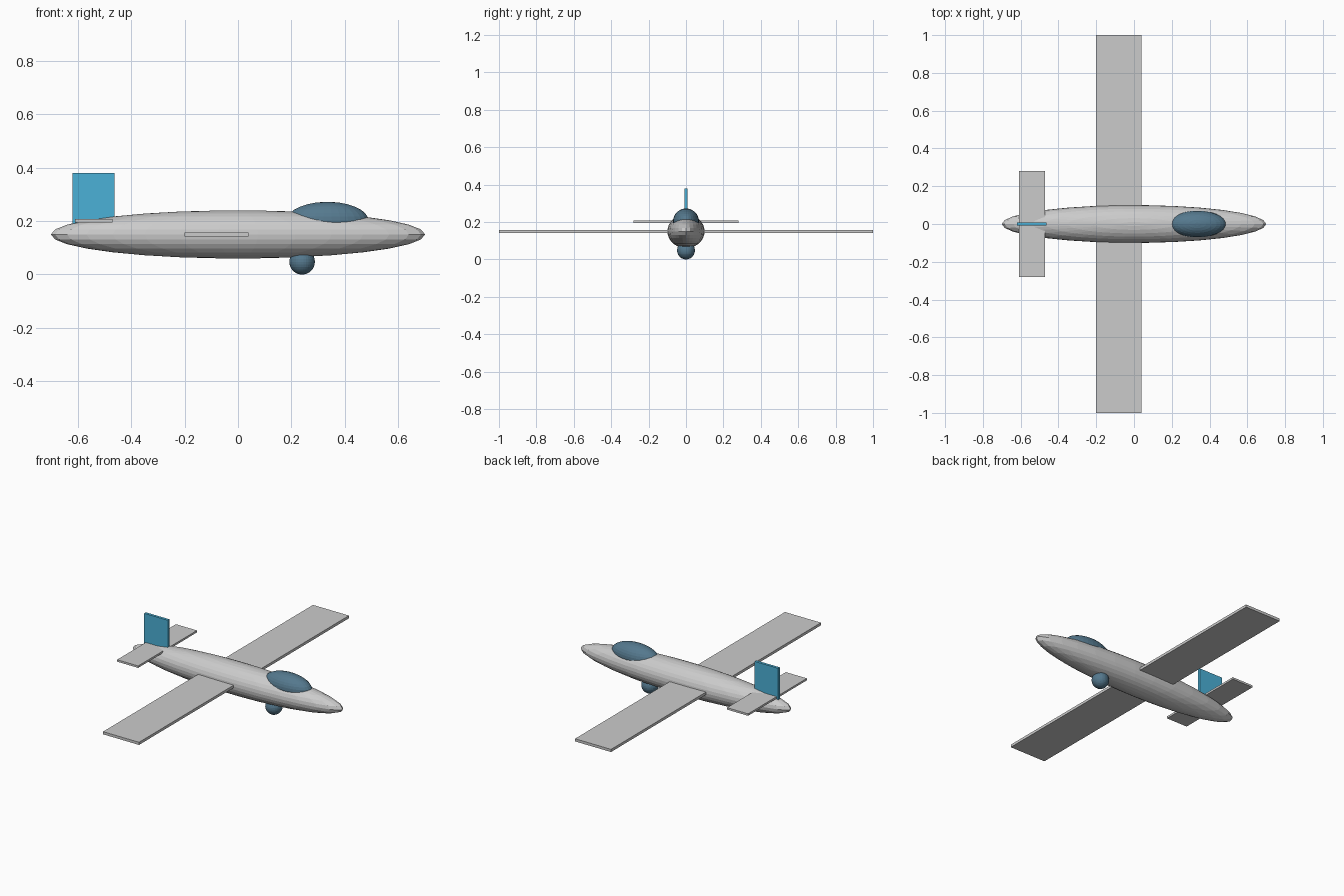
import bpy, bmesh
from math import pi, sin, cos

if "Cube" in bpy.data.objects:
    bpy.data.objects.remove(bpy.data.objects["Cube"])

SEGMENTS, RINGS = 30, 15


def material(name, rgb):
    mat = bpy.data.materials.new(name)
    mat.diffuse_color = (*rgb, 1)
    mat.use_nodes = True
    mat.node_tree.nodes["Principled BSDF"].inputs["Base Color"].default_value = mat.diffuse_color
    return mat


def finish(name, bm, mat):
    bmesh.ops.recalc_face_normals(bm, faces=bm.faces)
    mesh = bpy.data.meshes.new(name)
    bm.to_mesh(mesh)
    bm.free()
    obj = bpy.data.objects.new(name, mesh)
    bpy.context.collection.objects.link(obj)
    if mat:
        mesh.materials.append(mat)
    return obj


def ellipsoid(name, centre, radii, mat=None):
    """Flat-faceted ellipsoid with rings at half steps and flat caps."""
    bm = bmesh.new()
    rings = []
    for i in range(RINGS):
        a = pi * (i + 0.5) / RINGS
        ring = []
        for j in range(SEGMENTS):
            b = 2 * pi * j / SEGMENTS
            unit = (sin(a) * cos(b), sin(a) * sin(b), cos(a))
            ring.append(bm.verts.new([c + r * u for c, r, u in zip(centre, radii, unit)]))
        rings.append(ring)
    for upper, lower in zip(rings, rings[1:]):
        for j in range(SEGMENTS):
            k = (j + 1) % SEGMENTS
            bm.faces.new((upper[j], lower[j], lower[k], upper[k]))
    bm.faces.new(rings[0])
    bm.faces.new(rings[-1])
    return finish(name, bm, mat)


def box(name, low, high, mat=None):
    """Box between two opposite corners."""
    bm = bmesh.new()
    bmesh.ops.create_cube(bm, size=1)
    for v in bm.verts:
        v.co = [l + (h - l) * (c + 0.5) for l, h, c in zip(low, high, v.co)]
    return finish(name, bm, mat)


dark_blue = material("dark_blue", (0.09, 0.19, 0.27))
bright_blue = material("bright_blue", (0.07, 0.44, 0.68))

# Body
ellipsoid("fuselage", (0, 0, 0.15), (0.7, 0.1, 0.09))
ellipsoid("canopy", (0.335, 0, 0.202), (0.153, 0.07, 0.07), dark_blue)
ellipsoid("belly_ball", (0.24, 0, 0.0475), (0.0478, 0.0478, 0.0478), dark_blue)

# Flying surfaces
box("wing", (-0.2, -1, 0.142), (0.04, 1, 0.158))
box("tailplane", (-0.61, -0.28, 0.195), (-0.47, 0.28, 0.207))
box("tail_fin", (-0.62, -0.008, 0.18), (-0.463, 0.008, 0.38), bright_blue)
